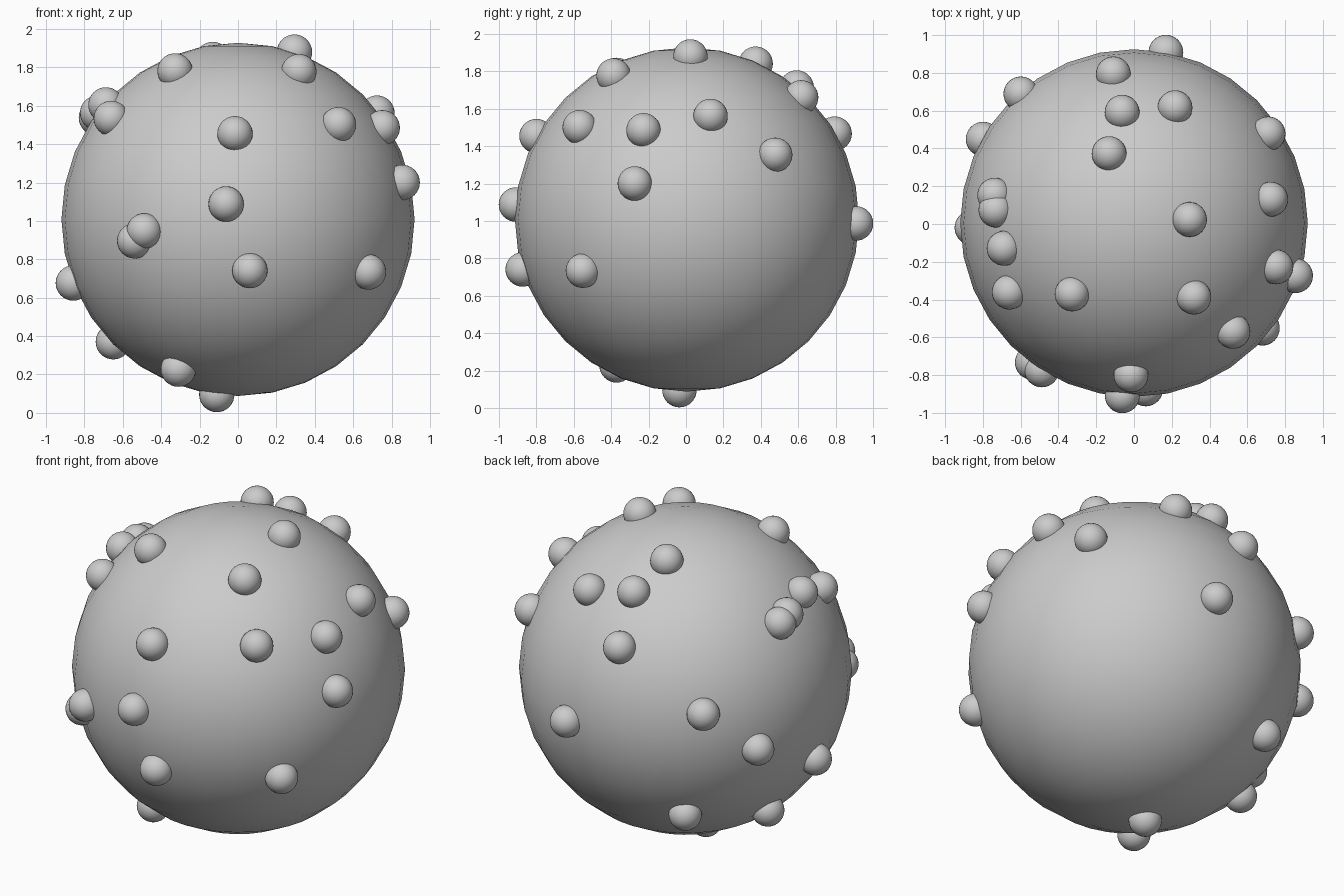
import bpy
from mathutils import Vector

CENTRE = Vector((0, 0.005, 1.008))
R = 0.92          # main ball radius
BUMP_R = 0.092    # stud radius


def ball(name, centre, radius, segments=32, rings=16):
    bpy.ops.mesh.primitive_uv_sphere_add(segments=segments, ring_count=rings,
                                         radius=radius, location=centre)
    ob = bpy.context.object
    ob.name = name
    bpy.ops.object.shade_smooth()
    return ob


# main ball
ball("main_ball", CENTRE, R)

# approximate positions of the studs scattered over the surface
studs = [
    # front
    (-.016, -.81, 1.46), (-.062, -.911, 1.088), (.062, -.877, .74),
    (.69, -.56, .73), (.53, -.575, 1.507), (-.488, -.772, .948),
    (-.54, -.735, .896), (-.31, -.37, .23),
    # right side
    (.767, -.232, 1.495), (.735, .133, 1.57), (.875, -.28, 1.205),
    (.725, .487, 1.361),
    # top
    (.325, -.397, 1.797), (-.336, -.38, 1.8), (.296, .024, 1.885),
    (-.132, .373, 1.842), (-.063, .593, 1.715), (.217, .615, 1.66),
    # left side
    (-.668, -.365, 1.54), (-.695, -.13, 1.61), (-.735, .074, 1.565),
    (-.741, .153, 1.54), (-.8, .45, .9), (-.857, -.02, .677),
    # back
    (-.11, .8, 1.47), (.169, .91, .987), (-.6, .69, 1.15),
    (-.423, .612, .47),
    # underside
    (-.65, .14, .37), (-.11, -.035, .1),
]

for i, p in enumerate(studs):
    d = (Vector(p) - CENTRE).normalized()
    ball(f"stud_{i + 1}", CENTRE + d * R, BUMP_R)
